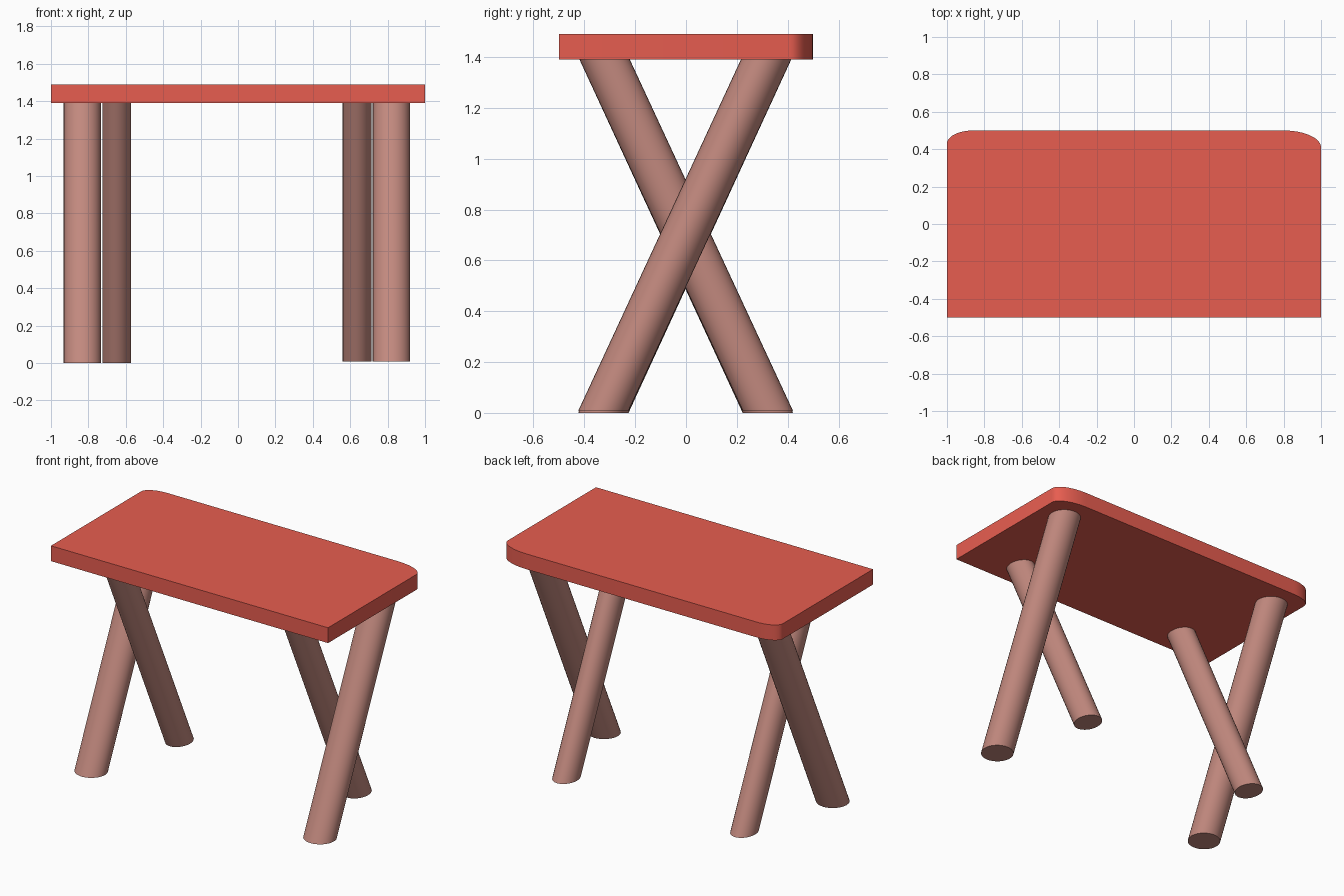
import bpy, bmesh, math

if "Cube" in bpy.data.objects:
    bpy.data.objects.remove(bpy.data.objects["Cube"])


def material(name, color):
    m = bpy.data.materials.new(name)
    m.diffuse_color = color
    m.use_nodes = True
    m.node_tree.nodes["Principled BSDF"].inputs["Base Color"].default_value = m.diffuse_color
    return m


red = material("red_top", (0.80, 0.11, 0.08, 1))
brown = material("dusty_leg", (0.54, 0.25, 0.21, 1))


def loft(name, lower, upper, mat):
    """Solid between two matching outlines."""
    bm = bmesh.new()
    lo = [bm.verts.new(p) for p in lower]
    hi = [bm.verts.new(p) for p in upper]
    n = len(lo)
    bm.faces.new(lo[::-1])
    bm.faces.new(hi)
    for i in range(n):
        j = (i + 1) % n
        bm.faces.new((lo[i], lo[j], hi[j], hi[i]))
    mesh = bpy.data.meshes.new(name)
    bm.to_mesh(mesh)
    bm.free()
    mesh.materials.append(mat)
    ob = bpy.data.objects.new(name, mesh)
    bpy.context.collection.objects.link(ob)
    bpy.ops.object.select_all(action='DESELECT')
    ob.select_set(True)
    bpy.context.view_layer.objects.active = ob
    bpy.ops.object.shade_smooth_by_angle(angle=math.radians(30))
    return ob


def arc(cx, cy, rx, ry, a0, a1, steps):
    return [(cx + rx * math.cos(math.radians(a0 + (a1 - a0) * i / steps)),
             cy + ry * math.sin(math.radians(a0 + (a1 - a0) * i / steps)))
            for i in range(steps + 1)]


# Table top: square front corners, elliptical back corners
outline = [(-1, -0.5), (1, -0.5)]
outline += arc(0.80, 0.41, 0.20, 0.09, 0, 90, 12)
outline += arc(-0.86, 0.43, 0.14, 0.07, 90, 180, 12)
loft("table_top", [(x, y, 1.39) for x, y in outline],
     [(x, y, 1.49) for x, y in outline], red)


# Slanted legs, cut level at floor and top
def leg(name, x, rx, y_bottom, y_top, z_bottom):
    lower = arc(x, y_bottom, rx, 0.099, 0, 348.75, 31)
    upper = arc(x, y_top, rx, 0.099, 0, 348.75, 31)
    loft(name, [(px, py, z_bottom) for px, py in lower],
         [(px, py, 1.39) for px, py in upper], brown)


for side, outer_x, inner_x, z in (("left", -0.832, -0.648, 0.0),
                                  ("right", 0.82, 0.637, 0.008)):
    leg(side + "_outer_leg", outer_x, 0.10, -0.325, 0.315, z)
    leg(side + "_inner_leg", inner_x, 0.077, 0.322, -0.32, z)
